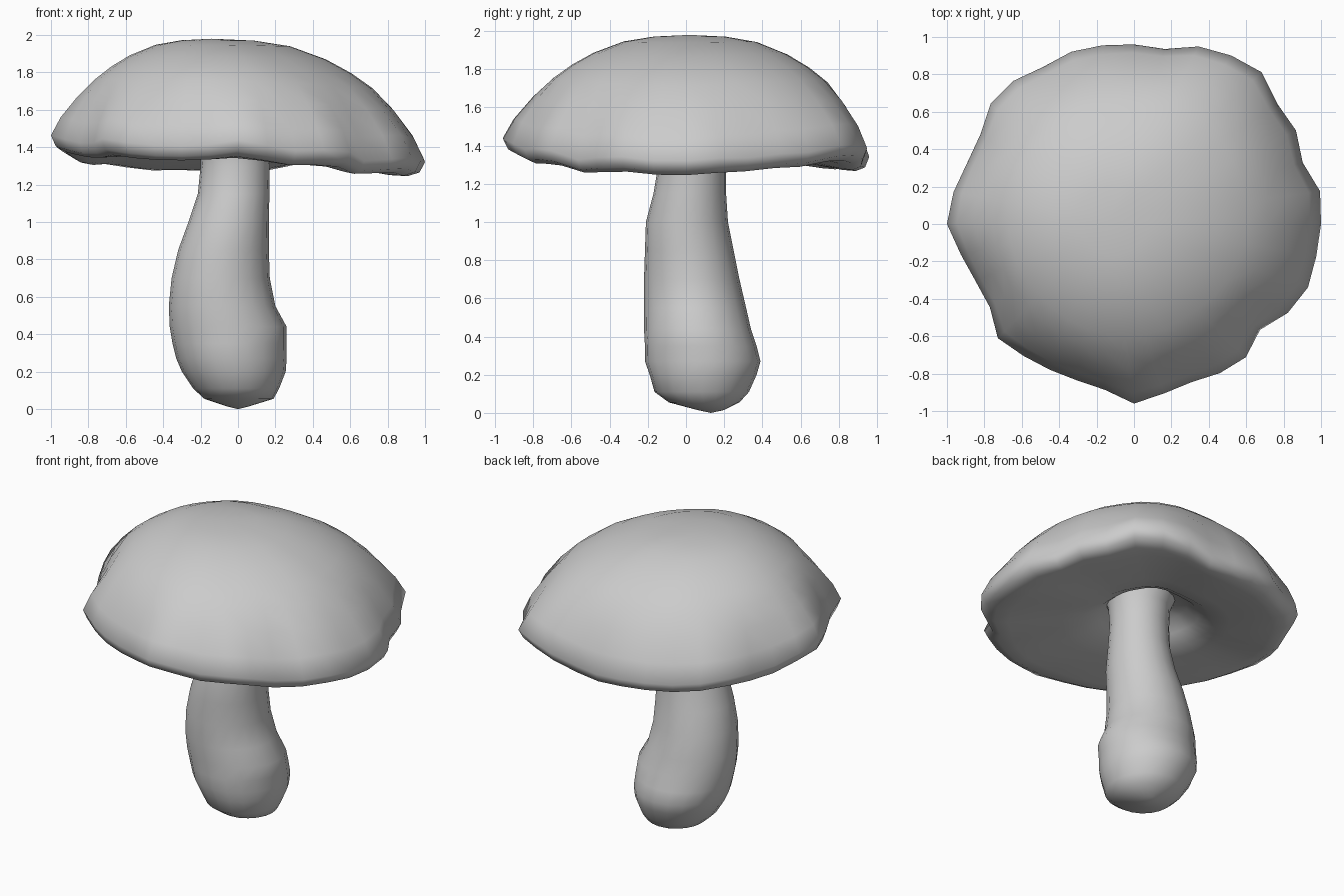
import bpy, bmesh, math

if "Cube" in bpy.data.objects:
    bpy.data.objects.remove(bpy.data.objects["Cube"])

grey = bpy.data.materials.new("plain grey")
grey.use_nodes = True
grey.diffuse_color = (0.6, 0.6, 0.6, 1)
grey.node_tree.nodes["Principled BSDF"].inputs["Base Color"].default_value = (0.6, 0.6, 0.6, 1)


def loft(name, rings, start, end):
    """Skin closed rings of points, with a pole point at each end."""
    bm = bmesh.new()
    loops = [[bm.verts.new(p) for p in ring] for ring in rings]
    n = len(loops[0])
    for a, b in zip(loops, loops[1:]):
        for i in range(n):
            j = (i + 1) % n
            bm.faces.new((a[i], a[j], b[j], b[i]))
    for loop, point in ((loops[0], start), (loops[-1], end)):
        pole = bm.verts.new(point)
        for i in range(n):
            bm.faces.new((pole, loop[i], loop[(i + 1) % n]))
    bmesh.ops.recalc_face_normals(bm, faces=bm.faces)
    mesh = bpy.data.meshes.new(name)
    bm.to_mesh(mesh)
    bm.free()
    mesh.materials.append(grey)
    obj = bpy.data.objects.new(name, mesh)
    bpy.context.collection.objects.link(obj)
    bpy.ops.object.select_all(action="DESELECT")
    obj.select_set(True)
    bpy.context.view_layer.objects.active = obj
    bpy.ops.object.shade_smooth_by_angle(angle=math.radians(100))


# Ragged rim radius every ten degrees from +x, and rim height every thirty
rim = [1.0, 1.01, .96, 1.0, 1.0, 1.06, 1.04, 1.01, .95,
       .96, .97, .98, .97, 1.0, 1.0, .95, .95, .98,
       1.0, .94, .90, .89, .95, .92, .90, .89, .90,
       .96, .92, .90, .92, .93, .88, .95, .99, .99]
heights = [1.31, 1.355, 1.39, 1.34, 1.35, 1.385, 1.44, 1.43, 1.41, 1.415, 1.375, 1.33]
count = len(rim)
apex = (-.14, .02, 1.98)
middle = 1.37


def smooth_rim(i):
    return sum(rim[(i + k) % count] for k in range(-2, 3)) / 5


def rim_height(i):
    k, rest = divmod(i, 3)
    blend = (1 - math.cos(math.pi * rest / 3)) / 2
    return heights[k] * (1 - blend) + heights[(k + 1) % len(heights)] * blend


def cap_ring(t, height=None, lift=0.0):
    """Dome ring if a height share is given, else an underside ring."""
    ring = []
    ragged = max(0, (t - 0.75) / 0.25)
    for i in range(count):
        a = math.tau * i / count
        detail = rim[i] - smooth_rim(i)
        r = smooth_rim(i) + detail * ragged
        edge = rim_height(i) + 0.4 * detail * ragged
        x = apex[0] * (1 - t) + r * t * math.cos(a)
        y = apex[1] * (1 - t) + r * t * math.sin(a)
        if height is None:
            z = middle * (1 - t) + edge * t + lift
        else:
            z = edge + (apex[2] - edge) * height
            # Shallow folds gather the skin towards the rim
            z += 0.02 * math.sin(a * 12) * ragged * height
        ring.append((x, y, z))
    return ring


# Cap: dome rings from the crown to the rim, a thin rolled lip, a nearly
# flat underside and a pit round the stem
dome = [(.2, .985), (.37, .94), (.54, .835), (.66, .725), (.76, .605),
        (.86, .42), (.95, .2), (1, .01)]
under = [(.975, -.05), (.92, -.072), (.84, -.07), (.7, -.05), (.54, -.03),
         (.42, -.005), (.32, .05), (.24, .12)]
rings = [cap_ring(t, height=h) for t, h in dome]
rings += [cap_ring(t, lift=d) for t, d in under]
loft("cap", rings, apex, (-.02, .03, 1.51))

# Stem: height, then extent in x and in y, swelling to a leaning bulb
levels = [(.015, -.06, .06, .06, .2), (.055, -.18, .19, -.09, .28),
          (.11, -.24, .22, -.165, .33), (.2, -.3, .255, -.19, .37),
          (.27, -.33, .26, -.215, .39), (.35, -.35, .26, -.215, .37),
          (.44, -.365, .26, -.22, .34), (.55, -.37, .2, -.22, .315),
          (.7, -.355, .17, -.22, .28), (.85, -.32, .165, -.215, .25),
          (1.0, -.265, .165, -.21, .22), (1.15, -.215, .168, -.17, .21),
          (1.3, -.2, .17, -.145, .21), (1.42, -.205, .18, -.15, .22),
          (1.53, -.25, .22, -.19, .26)]
sides = 20
stem_rings = []
for z, x0, x1, y0, y1 in levels:
    stem_rings.append([((x0 + x1) / 2 + (x1 - x0) / 2 * math.cos(math.tau * i / sides),
                        (y0 + y1) / 2 + (y1 - y0) / 2 * math.sin(math.tau * i / sides), z)
                       for i in range(sides)])
loft("stem", stem_rings, (0, .13, 0), (-.01, .03, 1.54))
